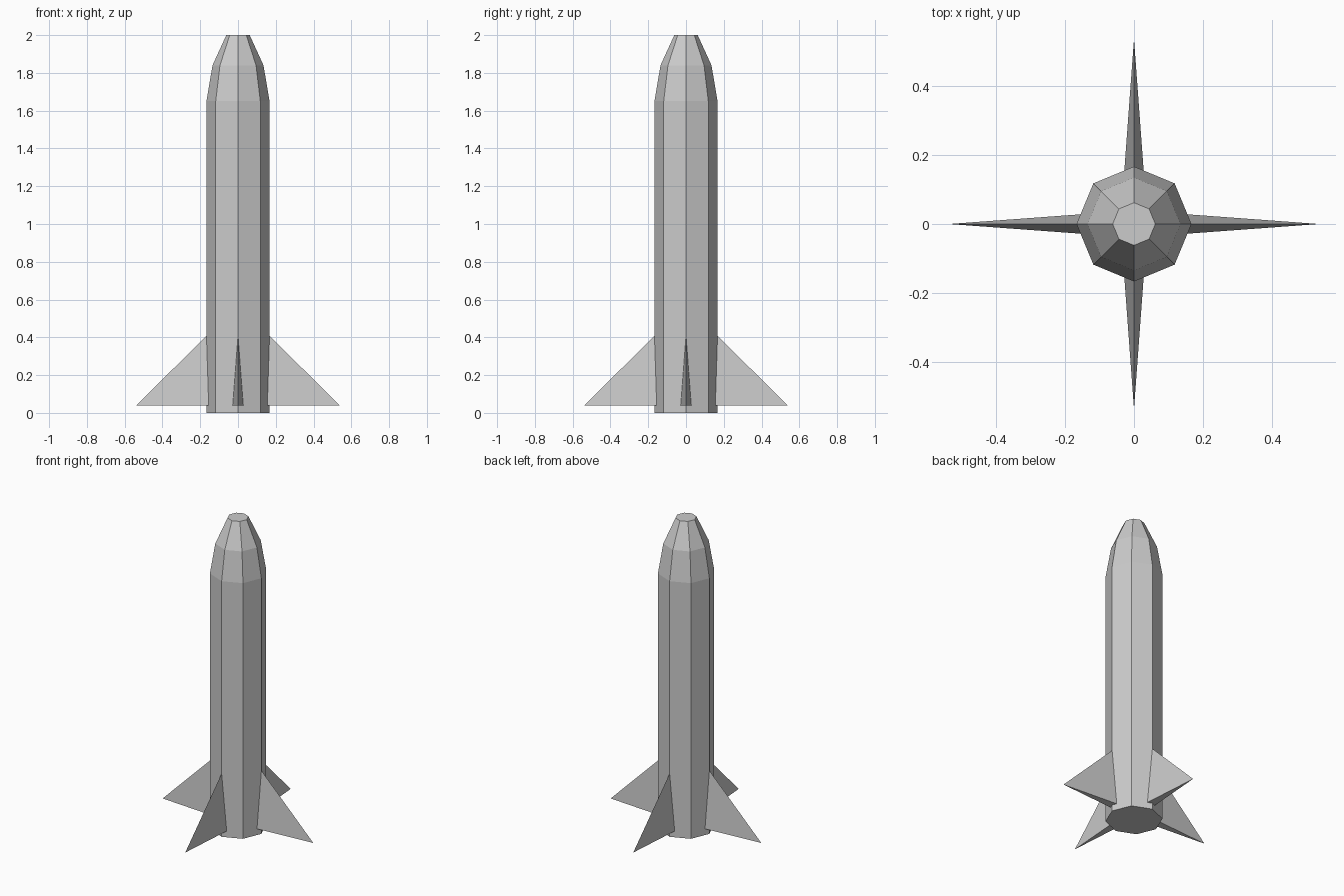
import bpy
import bmesh
import math
from mathutils import Matrix

if "Cube" in bpy.data.objects:
    bpy.data.objects.remove(bpy.data.objects["Cube"])


def add_object(name, bm):
    bmesh.ops.recalc_face_normals(bm, faces=bm.faces)
    mesh = bpy.data.meshes.new(name)
    bm.to_mesh(mesh)
    bm.free()
    obj = bpy.data.objects.new(name, mesh)
    bpy.context.collection.objects.link(obj)
    return obj


# Eight-sided body and blunt nose, lofted through (radius, height) rings
SIDES = 8
PROFILE = [(0.167, 0.0), (0.167, 1.65), (0.135, 1.84), (0.062, 2.0)]
bm = bmesh.new()
rings = []
for radius, z in PROFILE:
    angles = [math.tau * i / SIDES for i in range(SIDES)]
    rings.append([bm.verts.new((radius * math.cos(a), radius * math.sin(a), z))
                  for a in angles])
for low, high in zip(rings, rings[1:]):
    for i in range(SIDES):
        j = (i + 1) % SIDES
        bm.faces.new((low[i], low[j], high[j], high[i]))
bm.faces.new(rings[0])
bm.faces.new(rings[-1])
add_object("rocket_body", bm)

# Four wedge fins: wide at the root, sharp at the leading edge and tip
ROOT, TIP, BASE_Z = 0.15, 0.538, 0.04
for k, name in enumerate(("right_fin", "back_fin", "left_fin", "front_fin")):
    bm = bmesh.new()
    for co in ((ROOT, 0.0285, BASE_Z), (ROOT, -0.0285, BASE_Z),
               (ROOT, 0, 0.425), (TIP, 0, BASE_Z)):
        bm.verts.new(co)
    bmesh.ops.convex_hull(bm, input=bm.verts[:])
    bm.transform(Matrix.Rotation(k * math.pi / 2, 4, 'Z'))
    add_object(name, bm)
